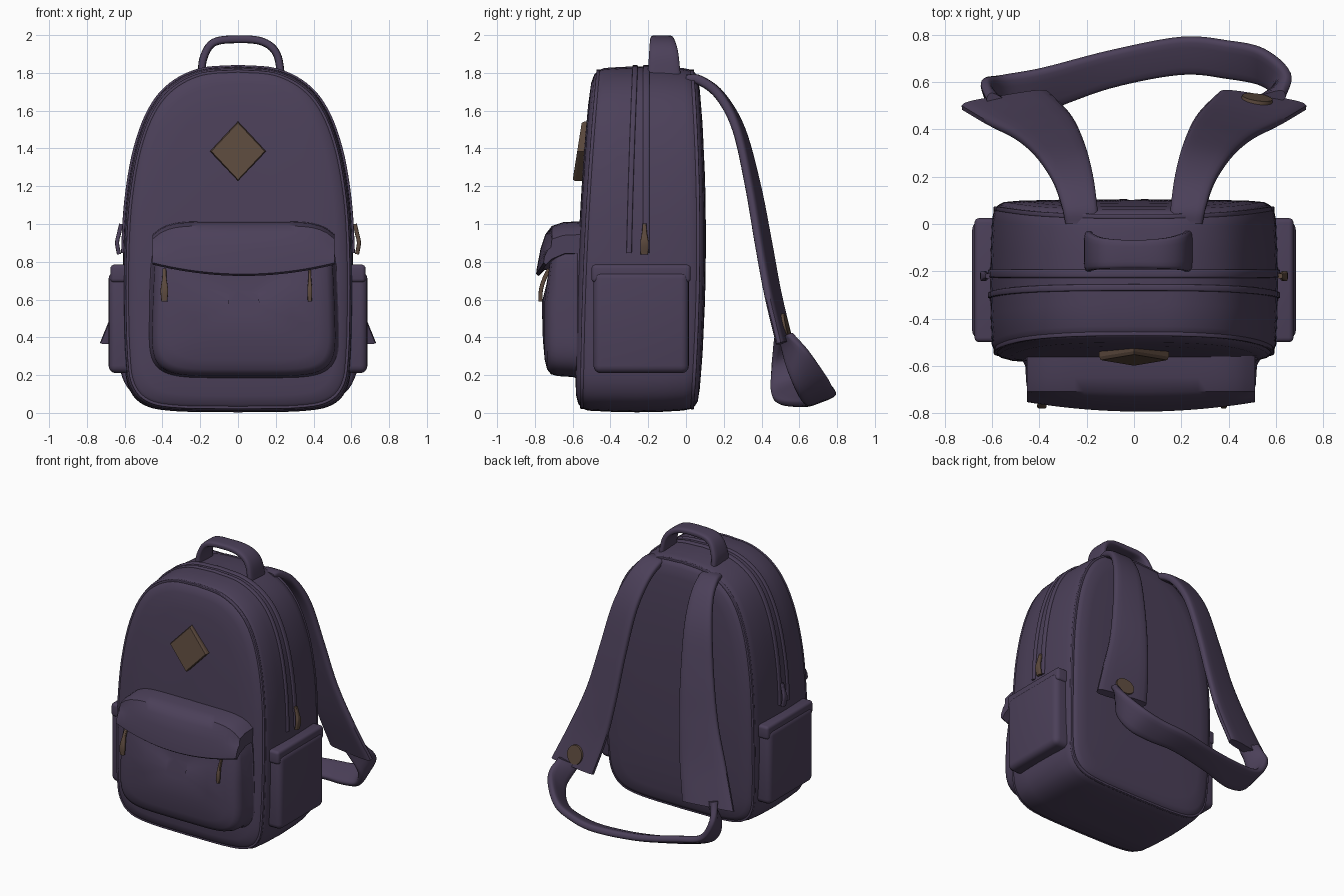
import bpy, bmesh, math
from mathutils import Vector

if "Cube" in bpy.data.objects:
    bpy.data.objects.remove(bpy.data.objects["Cube"])


def material(name, rgb):
    m = bpy.data.materials.new(name)
    m.diffuse_color = (*rgb, 1)
    m.use_nodes = True
    m.node_tree.nodes["Principled BSDF"].inputs["Base Color"].default_value = m.diffuse_color
    return m


PURPLE = material("purple fabric", (0.071, 0.051, 0.100))
BROWN = material("brown leather", (0.105, 0.066, 0.046))


def finish(name, bm, mat, angle=40):
    bmesh.ops.recalc_face_normals(bm, faces=bm.faces)
    me = bpy.data.meshes.new(name)
    bm.to_mesh(me)
    bm.free()
    me.materials.append(mat)
    ob = bpy.data.objects.new(name, me)
    bpy.context.collection.objects.link(ob)
    bpy.ops.object.select_all(action='DESELECT')
    ob.select_set(True)
    bpy.context.view_layer.objects.active = ob
    bpy.ops.object.shade_smooth_by_angle(angle=math.radians(angle))
    return ob


def smooth(keys, steps=6):
    """Catmull-Rom through keys of any dimension."""
    k = [Vector(p) for p in keys]
    k = [k[0] * 2 - k[1]] + k + [k[-1] * 2 - k[-2]]
    out = []
    for a, b, c, d in zip(k, k[1:], k[2:], k[3:]):
        for i in range(steps):
            t = i / steps
            out.append(0.5 * (2 * b + (c - a) * t + (2 * a - 5 * b + 4 * c - d) * t * t
                              + (3 * b - a - 3 * c + d) * t ** 3))
    return out + [k[-2]]


def loft(name, rings, mat, angle=40):
    bm = bmesh.new()
    vs = [[bm.verts.new(p) for p in r] for r in rings]
    n = len(vs[0])
    for a, b in zip(vs, vs[1:]):
        for i in range(n):
            bm.faces.new((a[i], a[(i + 1) % n], b[(i + 1) % n], b[i]))
    bm.faces.new(vs[0])
    bm.faces.new(vs[-1])
    return finish(name, bm, mat, angle)


def band(name, keys, thick, mat=PURPLE, steps=6):
    """Sweep a flat rounded section; key = (position, half width vector)."""
    px = smooth([k[0] for k in keys], steps)
    wx = smooth([k[1] for k in keys], steps)
    rings = []
    for i, (p, w) in enumerate(zip(px, wx)):
        tan = px[min(i + 1, len(px) - 1)] - px[max(i - 1, 0)]
        nrm = tan.cross(w).normalized() * thick / 2
        ring = []
        for j in range(16):
            a = math.tau * (j + 0.5) / 16
            c, s = math.cos(a), math.sin(a)
            ring.append(p + w * math.copysign(abs(c) ** 0.4, c)
                        + nrm * math.copysign(abs(s) ** 0.6, s))
        rings.append(ring)
    return loft(name, rings, mat, 50)


def rounded_box(name, lo, hi, bevel, mat=PURPLE):
    bm = bmesh.new()
    bmesh.ops.create_cube(bm, size=1)
    for v in bm.verts:
        v.co = Vector([(a + b) / 2 + c * (b - a) for a, b, c in zip(lo, hi, v.co)])
    bmesh.ops.bevel(bm, geom=bm.edges[:], offset=bevel, segments=4, profile=0.5, affect='EDGES')
    return finish(name, bm, mat)


# Main body: arched outline lofted from front to back
half = smooth([(0, .012), (.33, .018), (.49, .05), (.57, .14), (.594, .3), (.602, .6), (.598, .9),
               (.58, 1.15), (.535, 1.4), (.46, 1.6), (.355, 1.73), (.2, 1.808), (0, 1.826)], 5)
outline = half + [Vector((-p.x, p.y)) for p in reversed(half[1:-1])]


def body_ring(y, inset):
    ring = []
    for p in outline:
        x = p.x * (1 - inset / .61)
        z = .92 + (p.y - .92) * (1 - inset / .92)
        lean = .085 * (z / 1.8) ** 2 * min(1, max(0, (-.2 - y) / .3))
        curve = .035 * (1 - ((z - .92) / .92) ** 2) * (y > -.1)
        ring.append((x, y + lean + curve, z))
    return ring


loft("body", [body_ring(*r) for r in (
    (-.59, .58), (-.59, .4), (-.588, .2), (-.582, .08), (-.57, .035), (-.55, .012), (-.52, .0),
    (-.4, -.006), (-.26, -.009), (-.12, -.006), (-.02, 0), (.02, .008), (.045, .025),
    (.058, .05), (.064, .12), (.068, .3), (.07, .58))], PURPLE)

# Piping around the edges and the raised zip tracks over the top
arch = [p for p in outline if p.y > .84]
arch.sort(key=lambda p: math.atan2(p.x, p.y - .84))
for name, y, r in (("zip_track_front", -.31, .014), ("zip_track_back", -.21, .018)):
    band(name, [((p.x * 1.01, y + .04 * (p.y / 1.8) ** 2 * (y < -.3), p.y + .004), (0, r, 0))
                for p in arch], .026, steps=1)
for name, y, inset in (("front_piping", -.55, .017), ("back_piping", .03, .016)):
    band(name, [(p, (0, .01, 0)) for p in body_ring(y, inset) + body_ring(y, inset)[:1]],
         .018, steps=1)

# Front pocket: rounded rectangle lofted forward with a bulge
CX, CZ = .03, .59


def pocket_ring(y, hw, hz):
    ring = []
    for i in range(56):
        a = math.tau * i / 56
        c, s = math.cos(a), math.sin(a)
        u = math.copysign(abs(c) ** .36, c)
        v = math.copysign(abs(s) ** .36, s)
        taper = 1 - .03 * v
        lean = .04 * max(v, 0) * (y < -.7)
        ring.append((CX + hw * u * taper, y + lean, CZ + hz * v * (.95 if v > 0 else 1)))
    return ring


loft("front_pocket", [pocket_ring(*r) for r in (
    (-.5, .5, .41), (-.57, .5, .41), (-.6, .485, .4), (-.68, .48, .395), (-.715, .47, .385),
    (-.735, .445, .36), (-.748, .39, .31), (-.758, .25, .2), (-.762, .08, .06))], PURPLE)
loft("front_pocket_seam", [pocket_ring(*r) for r in (
    (-.55, .49, .4), (-.555, .5, .41), (-.575, .5, .41), (-.585, .49, .4))], PURPLE)

# Overhanging pocket flap with a curved lip
rings = []
for i in range(25):
    u = -1 + i / 12
    x = CX + .482 * u
    top = 1.015 - .07 * abs(u) ** 7
    ly, lz = -.79 + .04 * u ** 2, .725 + .06 * u ** 2
    rings.append([(x, y, z) for y, z in (
        (-.54, top), (-.65, top - .005), (-.71, top - .025), (-.745 + .03 * u ** 2, top - .07),
        (ly + .02, (top + lz) / 2), (ly, lz + .04), (ly - .004, lz + .01), (ly + .01, lz),
        (ly + .04, lz + .03), (-.64, lz + .06), (-.54, lz + .06))])
loft("pocket_flap", rings, PURPLE)

# Side pockets with a thick hem
for s, side in ((1, "right"), (-1, "left")):
    def box(name, x0, x1, y0, y1, z0, z1, bevel):
        a, b = sorted((s * x0, s * x1))
        rounded_box(f"{side}_{name}", (a, y0, z0), (b, y1, z1), bevel)
    box("side_pocket", .5, .685, -.49, .015, .21, .75, .04)
    box("side_pocket_hem", .52, .675, -.5, .025, .69, .785, .02)

    # Side zip pulls
    band(f"{side}_zip_pull", [((s * .618, -.22, 1.0), (0, .01, 0)), ((s * .63, -.22, .95), (0, .014, 0)),
                              ((s * .64, -.22, .9), (0, .022, 0)), ((s * .63, -.22, .84), (0, .02, 0))],
         .022, BROWN if s > 0 else PURPLE)

    # Shoulder strap, widening and twisting towards its lower end
    band(f"{side}_shoulder_strap", [((s * x, y, z), (s * w, wy, .0)) for x, y, z, w, wy in (
        (.22, .0, 1.765, .07, 0), (.23, .07, 1.762, .075, 0), (.255, .18, 1.68, .085, -.005),
        (.295, .28, 1.5, .1, -.015), (.34, .355, 1.2, .115, -.025), (.39, .41, .9, .135, -.03),
        (.46, .46, .63, .165, -.03), (.545, .522, .37, .185, -.03))], .052)

# Front pocket zip pulls
for name, x, k in (("left", -.39, 1), ("right", .38, .65)):
    band(f"{name}_pocket_zip_pull", [((x, -.725, .76), (.01 * k, 0, 0)), ((x, -.75, .71), (.012 * k, 0, 0)),
                                     ((x, -.768, .65), (.02 * k, 0, 0)), ((x, -.77, .59), (.016 * k, 0, 0))],
         .022, BROWN)

# Lower webbing loop joining the two strap ends
band("lower_loop", [
    ((.57, .53, .4), (.07, .02, .02)), ((.62, .595, .27), (.03, .05, .06)),
    ((.54, .665, .15), (.0, .075, .05)), ((.4, .695, .1), (0, .078, .04)),
    ((.2, .712, .08), (0, .078, .03)), ((-.1, .655, .075), (0, .078, .03)),
    ((-.38, .57, .1), (0, .09, .04)), ((-.55, .54, .15), (0, .09, .03)),
    ((-.61, .535, .28), (-.02, .08, .02)), ((-.56, .51, .41), (-.06, .03, .02))], .05)

# Strap button, nearly flush, on one strap only
bm = bmesh.new()
bmesh.ops.create_cone(bm, cap_ends=True, segments=24, radius1=.07, radius2=.065, depth=.03)
button = finish("strap_button", bm, BROWN)
button.location = (.52, .522, .46)
button.rotation_euler = Vector((.15, 1, .24)).to_track_quat('Z', 'Y').to_euler()

# Carry handle
band("carry_handle", [((x, y, z), (0, w, 0)) for x, y, z, w in (
    (-.19, -.115, 1.76, .09), (-.185, -.118, 1.87, .08), (-.13, -.125, 1.96, .066),
    (0, -.128, 1.978, .06), (.13, -.125, 1.965, .066), (.205, -.118, 1.9, .078),
    (.232, -.115, 1.76, .09))], .042)

# Diamond patch
loft("diamond_patch", [[(x * k, y + .15 * z, 1.385 + z * k)
                        for x, z in ((.148, 0), (0, .158), (-.148, 0), (0, -.158))]
                       for y, k in ((-.5, .98), (-.562, 1), (-.576, .95))], BROWN, 20)
